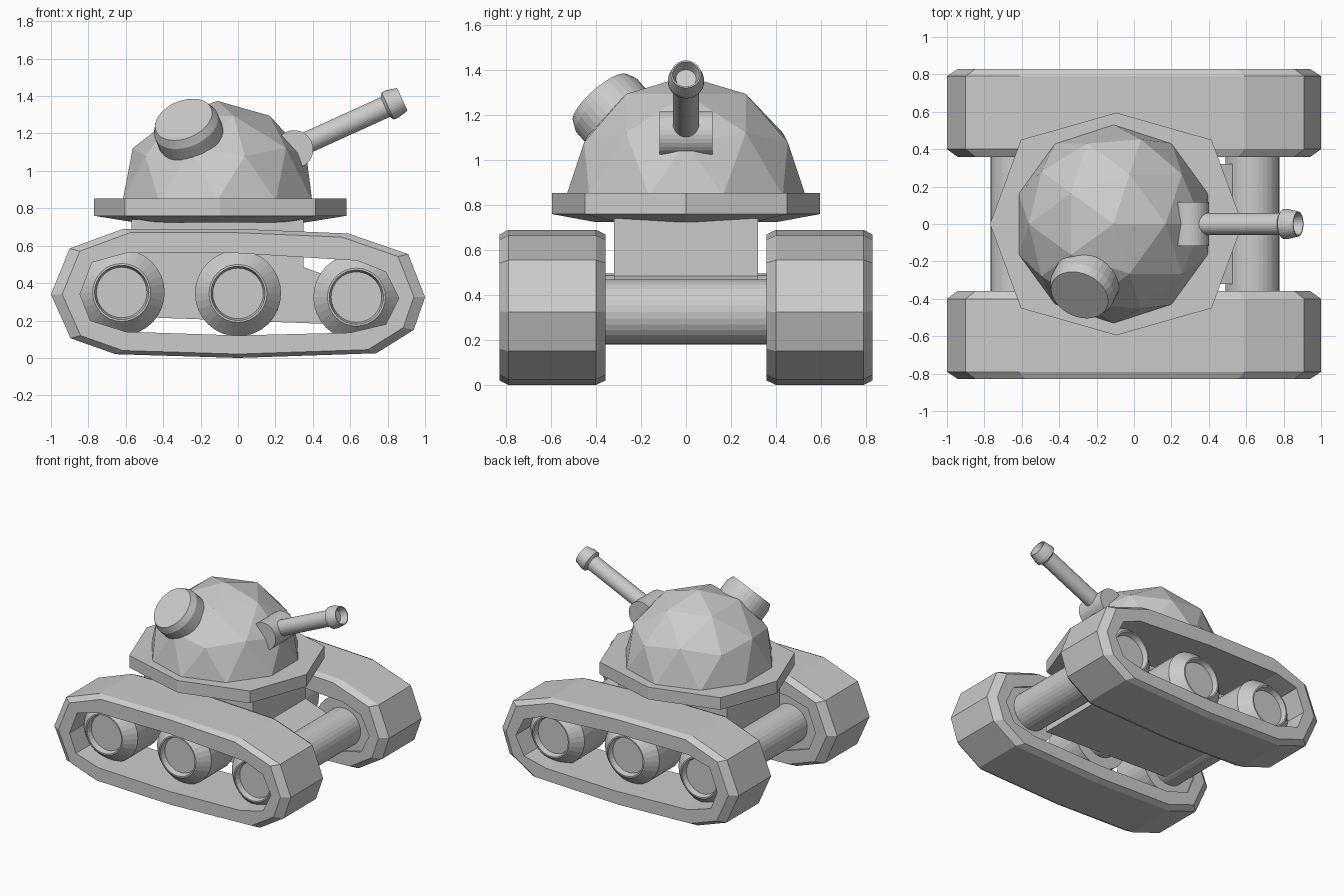
import bpy, bmesh
from math import cos, sin, pi, radians
from mathutils import Vector

if "Cube" in bpy.data.objects:
    bpy.data.objects.remove(bpy.data.objects["Cube"])


def loft(name, rings, caps=True, loop=False, mirror=False):
    """Skin equal-length rings of points; cap the ends or close into a tube."""
    bm = bmesh.new()
    vs = [[bm.verts.new(p) for p in r] for r in rings]
    n = len(rings[0])
    for i in range(len(vs) if loop else len(vs) - 1):
        a, b = vs[i], vs[(i + 1) % len(vs)]
        for k in range(n):
            m = (k + 1) % n
            bm.faces.new((a[k], a[m], b[m], b[k]))
    if caps:
        bm.faces.new(vs[0])
        bm.faces.new(vs[-1])
    bmesh.ops.recalc_face_normals(bm, faces=bm.faces)
    me = bpy.data.meshes.new(name)
    bm.to_mesh(me)
    bm.free()
    ob = bpy.data.objects.new(name, me)
    bpy.context.collection.objects.link(ob)
    if mirror:
        mod = ob.modifiers.new("mirror", "MIRROR")
        mod.use_axis = (False, True, False)
    return ob


def lathe(name, profile, origin, axis, segs=32, mirror=False):
    """Turn (radius, distance) pairs about an axis through origin."""
    q = Vector(axis).to_track_quat('Z', 'Y')
    o = Vector(origin)
    rings = [[o + q @ Vector((r * cos(2 * pi * k / segs), r * sin(2 * pi * k / segs), t))
              for k in range(segs)] for r, t in profile]
    return loft(name, rings, mirror=mirror)


# Tracks: hollow belts with chamfered rims
outer = [(-1, .34), (-.9, .585), (-.615, .69), (0, .69), (.59, .665), (.91, .555),
         (1, .325), (.94, .15), (.74, .025), (0, 0), (-.655, .02), (-.895, .105)]
inner = [(-.845, .34), (-.78, .51), (-.6, .56), (0, .56), (.64, .52), (.79, .46),
         (.86, .32), (.79, .18), (.6, .135), (0, .12), (-.6, .14), (-.79, .2)]
rim = [(x * .94, .345 + (z - .345) * .94) for x, z in outer]
sections = [(rim, -.83), (outer, -.79), (outer, -.40), (rim, -.357), (inner, -.357), (inner, -.83)]
loft("track", [[(x, y, z) for x, z in pts] for pts, y in sections],
     caps=False, loop=True, mirror=True)

# Wheels with dished hubs, and axles joining each pair
wheel = [(.23, .37), (.23, .65), (.155, .73), (.145, .73), (.135, .69)]
for label, x, z in (("rear", -.622, .35), ("middle", 0, .345), ("front", .633, .325)):
    lathe(label + "_wheel", wheel, (x, 0, z), (0, -1, 0), mirror=True)
    lathe(label + "_axle", [(.145, -.5), (.145, .5)], (x, 0, z), (0, 1, 0))

# Hull with a low sloping nose
hull = [(-.57, .74), (.35, .74), (.35, .485), (.53, .42), (.53, .18), (-.57, .22)]
loft("hull", [[(x, y, z) for x, z in hull] for y in (-.32, .32)])

# Eight-sided turret plate with tapered underside
plate = [(.675, 0), (.51, .45), (0, .595), (-.51, .45),
         (-.675, 0), (-.51, -.45), (0, -.595), (.51, -.45)]
loft("turret_plate", [[(-.095 + x * s, y * s, z) for x, y in plate]
                      for s, z in ((.68, .725), (1, .76), (1, .853))])

# Faceted dome: upper half of an icosphere
bm = bmesh.new()
bmesh.ops.create_icosphere(bm, subdivisions=2, radius=.532)
bmesh.ops.delete(bm, geom=[v for v in bm.verts if v.co.z < -.01], context='VERTS')
bmesh.ops.holes_fill(bm, edges=bm.edges[:], sides=0)
bmesh.ops.recalc_face_normals(bm, faces=bm.faces)
me = bpy.data.meshes.new("turret_dome")
bm.to_mesh(me)
bm.free()
dome = bpy.data.objects.new("turret_dome", me)
dome.location = (-.11, 0, .842)
bpy.context.collection.objects.link(dome)

# Hatch on the dome
lathe("hatch", [(.18, .40), (.18, .56), (.16, .605)], (-.11, 0, .84), (-.30, -.63, .72))

# Gun mount and barrel with a flared, bored muzzle
lathe("gun_mount", [(.102, -.118), (.102, .118)], (.3, 0, 1.115), (0, 1, 0))
tilt = radians(24.4)
lathe("barrel", [(.058, 0), (.058, .535), (.08, .55), (.08, .575), (.067, .635),
                 (.06, .635), (.045, .585)],
      (.3, 0, 1.12), (cos(tilt), 0, sin(tilt)))
